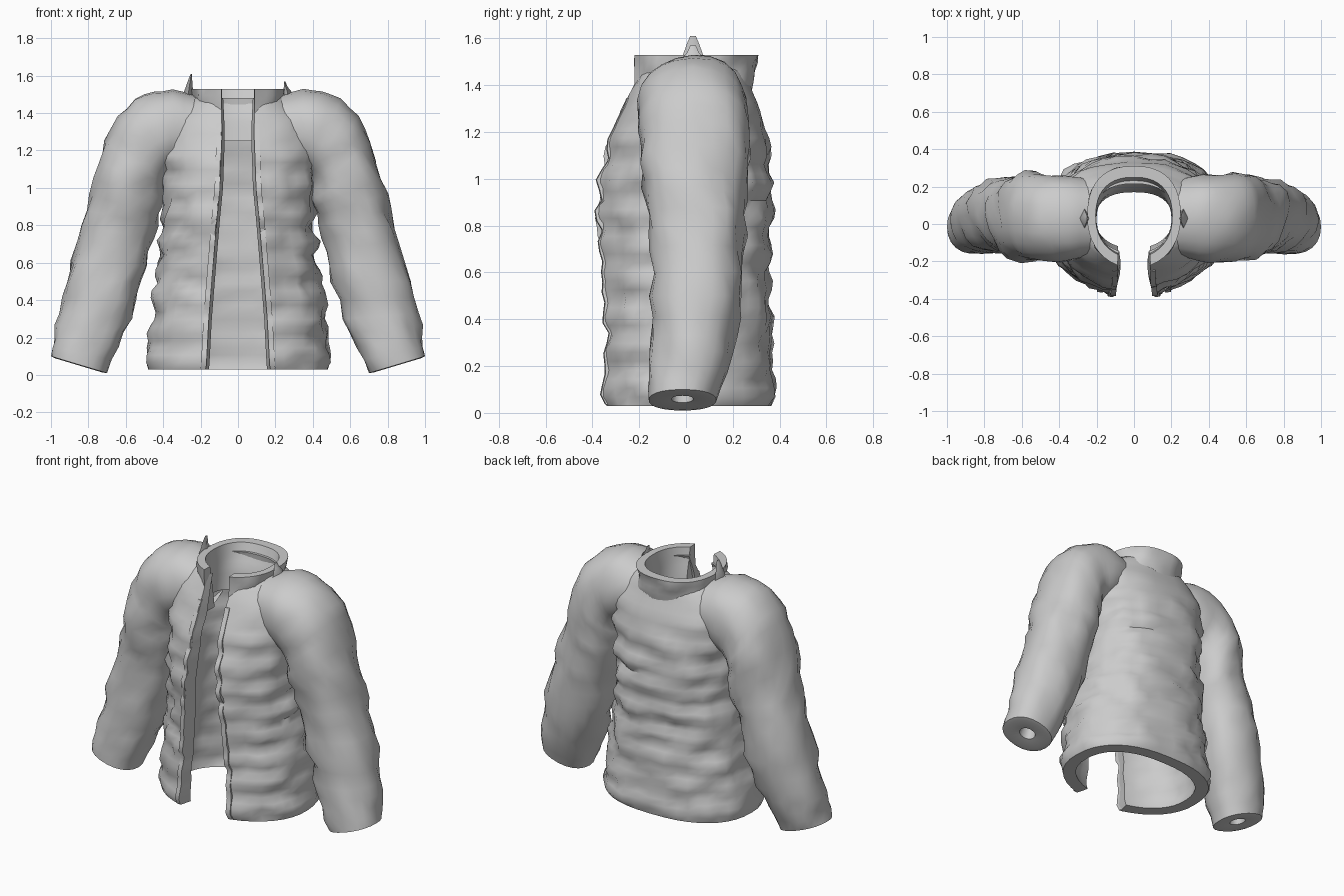
import bpy, bmesh, math
from mathutils import Vector, noise

if "Cube" in bpy.data.objects:
    bpy.data.objects.remove(bpy.data.objects["Cube"], do_unlink=True)

fabric = bpy.data.materials.new("grey_fabric")
fabric.use_nodes = True
GREY = (0.6, 0.6, 0.6, 1)
fabric.diffuse_color = GREY
fabric.node_tree.nodes["Principled BSDF"].inputs["Base Color"].default_value = GREY


def loft(name, rings, cap_start=True):
    """Skin closed rings of equal length into one smooth object."""
    bm = bmesh.new()
    loops = [[bm.verts.new(p) for p in ring] for ring in rings]
    n = len(loops[0])
    for a, b in zip(loops, loops[1:]):
        for i in range(n):
            j = (i + 1) % n
            bm.faces.new((a[i], a[j], b[j], b[i]))
    if cap_start:
        bm.faces.new(loops[0])
    bm.faces.new(loops[-1])
    bmesh.ops.recalc_face_normals(bm, faces=bm.faces)
    mesh = bpy.data.meshes.new(name)
    bm.to_mesh(mesh)
    bm.free()
    mesh.materials.append(fabric)
    obj = bpy.data.objects.new(name, mesh)
    bpy.context.collection.objects.link(obj)
    bpy.ops.object.select_all(action='DESELECT')
    obj.select_set(True)
    bpy.context.view_layer.objects.active = obj
    bpy.ops.object.shade_smooth_by_angle(angle=math.radians(50))


def sample(rows, t):
    """Interpolate rows linearly by their first value."""
    for a, b in zip(rows, rows[1:]):
        if t <= b[0]:
            f = (t - a[0]) / (b[0] - a[0])
            return [p + (q - p) * f for p, q in zip(a, b)][1:]
    return rows[-1][1:]


def power(v, p):
    return math.copysign(abs(v) ** p, v)


def open_arc(z, rx, front, back, gap, steps=36, puff=None):
    """Oval open at the front, from the left edge round the back."""
    mid, depth = (front + back) / 2, (back - front) / 2
    start = math.asin((gap / rx) ** (1 / 0.95))
    points = []
    for i in range(steps + 1):
        a = start + (2 * math.pi - 2 * start) * i / steps
        p = 0.95 if math.cos(a) > 0 else 0.82
        x, y = rx * power(math.sin(a), p), -depth * power(math.cos(a), p)
        k = 1 + (puff(x, y, z) if puff else 0)
        edge = i in (0, steps)
        points.append(Vector((x if edge else x * k, mid + y * k, z)))
    return points


def quilt(x, y, z):
    """Horizontal padded channels with irregular creases."""
    slant = 0.3 * max(y, 0) * abs(x)
    wave = abs(math.sin(math.pi * (z - 0.03 + slant) / 0.15))
    lump = noise.noise(Vector((x * 10, y * 10, z * 12)))
    fade = min(1, max(0.3, (1.45 - z) / 0.35))
    return fade * (0.045 * (wave - 0.6) + 0.085 * lump)


def lining(x, y, z):
    return 0.5 * quilt(x, y, z)


# Padded body and shoulder yoke: height, half width, front, back, half opening
BODY = [(0.03, 0.48, -0.36, 0.365, 0.175), (0.07, 0.49, -0.37, 0.375, 0.172),
        (0.3, 0.465, -0.365, 0.365, 0.16), (0.55, 0.43, -0.36, 0.355, 0.14),
        (0.85, 0.4, -0.385, 0.365, 0.115), (1.0, 0.4, -0.375, 0.365, 0.1),
        (1.15, 0.42, -0.345, 0.35, 0.095), (1.28, 0.42, -0.285, 0.325, 0.09),
        (1.37, 0.39, -0.245, 0.285, 0.088), (1.43, 0.32, -0.215, 0.265, 0.088),
        (1.48, 0.25, -0.19, 0.25, 0.088)]
rings = []
LEVELS = 38
for i in range(LEVELS + 1):
    z = 0.03 + 1.45 * i / LEVELS
    rx, front, back, gap = sample(BODY, z)
    t = min(0.08, 0.035 + max(0, 1.48 - z) * 0.2)
    ends = i in (0, LEVELS)
    outer = open_arc(z, rx, front, back, gap, puff=None if ends else quilt)
    inner = open_arc(z, rx - t, front + t, back - t, gap - 0.02 * min(1, t / 0.08),
                     puff=None if ends else lining)
    rings.append(outer + inner[::-1])
loft("jacket_body", rings)


def crease(x, y, z):
    return 0.09 * noise.noise(Vector((x * 10, y * 10, z * 9)))


# Stand collar: height, outer half width, front, back, inner half width, front, back
COLLAR = [(1.25, 0.22, -0.2, 0.24, 0.205, -0.13, 0.17),
          (1.38, 0.235, -0.235, 0.29, 0.2, -0.15, 0.19),
          (1.46, 0.24, -0.235, 0.295, 0.2, -0.17, 0.225),
          (1.53, 0.25, -0.235, 0.31, 0.205, -0.18, 0.25)]
rings = []
for i in range(9):
    z = 1.25 + 0.28 * i / 8
    row = sample(COLLAR, z)
    outer = open_arc(z, *row[:3], 0.088, puff=crease if i < 8 else None)
    inner = open_arc(z, *row[3:], 0.085)
    rings.append(outer + inner[::-1])
loft("collar", rings)

# Sleeve: outer x, outer z, inner x, inner z, centre y, half depth
SLEEVE = [(0.23, 1.495, 0.25, 1.13, 0.03, 0.205), (0.35, 1.525, 0.32, 1.1, 0.03, 0.225),
          (0.45, 1.515, 0.35, 1.085, 0.03, 0.235), (0.55, 1.475, 0.38, 1.06, 0.03, 0.235),
          (0.645, 1.385, 0.395, 1.025, 0.035, 0.235), (0.71, 1.25, 0.4, 0.98, 0.04, 0.235),
          (0.77, 1.05, 0.41, 0.9, 0.04, 0.225), (0.81, 0.88, 0.43, 0.8, 0.045, 0.21),
          (0.86, 0.72, 0.48, 0.66, 0.05, 0.2), (0.92, 0.5, 0.51, 0.5, 0.045, 0.195),
          (0.96, 0.33, 0.57, 0.3, 0.03, 0.18), (0.985, 0.2, 0.64, 0.15, 0.005, 0.165),
          (1.0, 0.1, 0.7, 0.01, -0.015, 0.145)]
ROWS = [(i,) + row for i, row in enumerate(SLEEVE)]
LAST = len(SLEEVE) - 1
SIDES = 22


def sleeve_ring(t, side, scale=1.0, inset=0.0):
    ox, oz, ix, iz, cy, ry = sample(ROWS, t)
    centre = Vector(((ox + ix) / 2, cy, (oz + iz) / 2))
    across = Vector(((ox - ix) / 2, 0, (oz - iz) / 2))
    centre += Vector((-0.25, 0, 0.97)) * inset
    ring = []
    for k in range(SIDES):
        a = 2 * math.pi * k / SIDES
        off = across * power(math.cos(a), 0.9) + Vector((0, ry * power(math.sin(a), 0.9), 0))
        p = centre + off * scale
        if 0 < t < LAST:
            seed = Vector((p.x * 9 * side, p.y * 9, p.z * 9))
            strength = 0.05 if t < 5 else 0.15
            p = centre + off * (1 + strength * noise.noise(seed))
        ring.append((p.x * side, p.y, p.z))
    return ring


for side, label in ((1, "left"), (-1, "right")):
    rings = [sleeve_ring(i / 2, side) for i in range(2 * LAST + 1)]
    # Flat cuff end with a small wrist opening
    for scale, inset in ((0.85, -0.004), (0.32, 0.004), (0.28, 0.1)):
        rings.append(sleeve_ring(LAST, side, scale, inset))
    loft(label + "_sleeve", rings, cap_start=False)

    # Pointed tab standing at the side of the collar
    tip = 1.61 if side < 0 else 1.57
    tab = []
    for z, x, wx, wy in ((1.42, 0.255, 0.03, 0.07), (1.51, 0.265, 0.025, 0.05),
                         (tip - 0.03, 0.255, 0.01, 0.025), (tip, 0.25, 0.003, 0.012)):
        tab.append([(side * (x + wx * c), 0.03 + wy * s, z)
                    for c, s in ((1, 0), (0, 1), (-1, 0), (0, -1))])
    loft(label + "_collar_tab", tab)

    # Raised front edge strip running down the opening
    strip = []
    for i in range(31):
        z = 0.035 + 1.31 * i / 30
        rx, front, back, gap = sample(BODY, z)
        y = open_arc(z, rx, front, back, gap, puff=quilt)[0].y
        strip.append([(side * (gap + dx), y + dy, z) for dx, dy in
                      ((-0.004, -0.004), (0.025, 0.0), (0.025, 0.05), (-0.004, 0.05))])
    loft(label + "_front_edge", strip)
